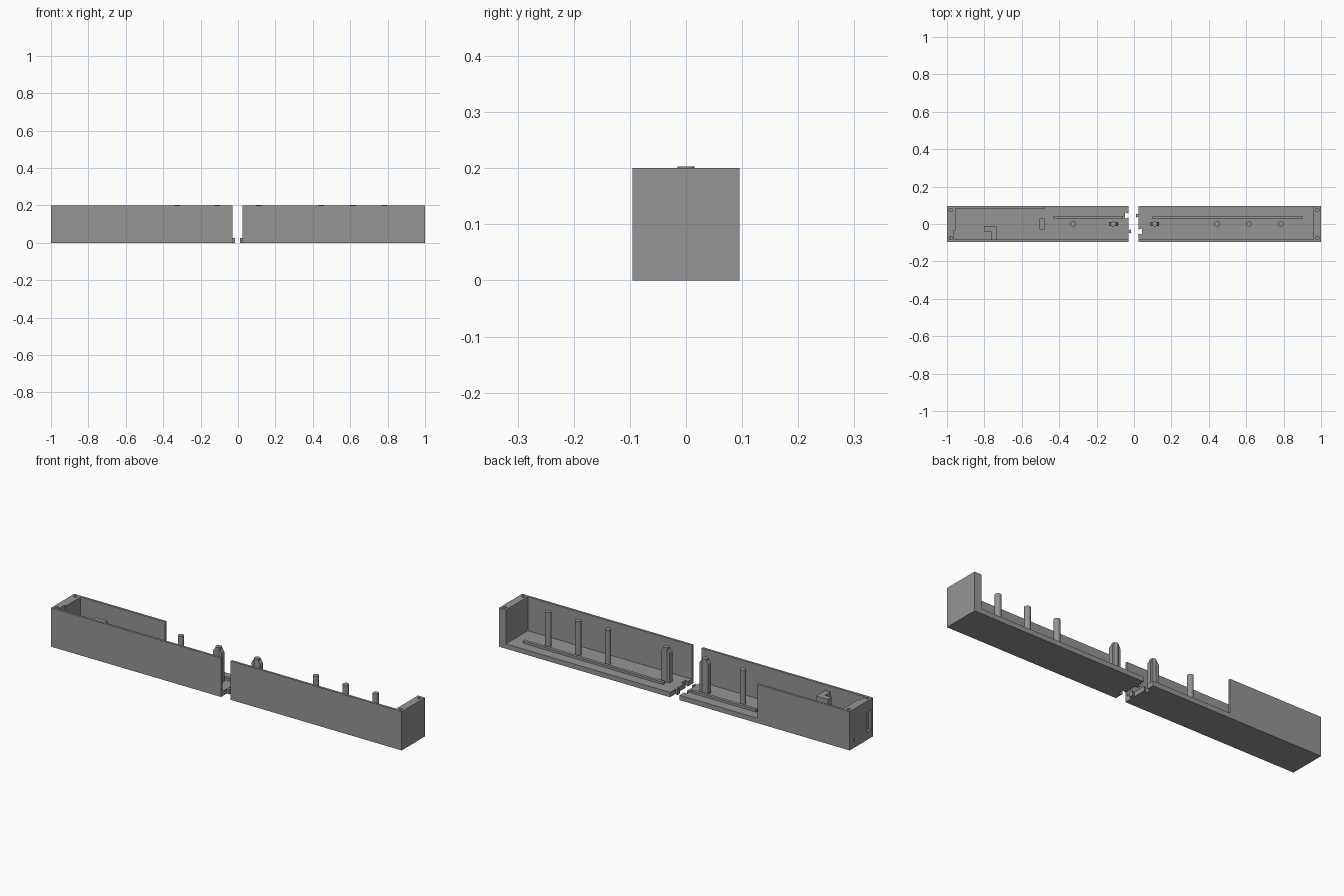
import bpy, bmesh, math

if "Cube" in bpy.data.objects:
    bpy.data.objects.remove(bpy.data.objects["Cube"])

grey = bpy.data.materials.new("matte grey")
grey.diffuse_color = (0.30, 0.30, 0.30, 1)
grey.use_nodes = True
grey.node_tree.nodes["Principled BSDF"].inputs["Base Color"].default_value = grey.diffuse_color

H, FLOOR, FRONT, BACK = 0.2, 0.025, -0.095, 0.095
INNER = -0.083


def prism(name, pts, lo, hi, axis="Z"):
    """Extrude an outline along Z, or an (x, z) outline along Y."""
    bm = bmesh.new()
    place = (lambda p, t: (p[0], p[1], t)) if axis == "Z" else (lambda p, t: (p[0], t, p[1]))
    a = [bm.verts.new(place(p, lo)) for p in pts]
    b = [bm.verts.new(place(p, hi)) for p in pts]
    bm.faces.new(a)
    bm.faces.new(b)
    n = len(pts)
    for i in range(n):
        j = (i + 1) % n
        bm.faces.new((a[i], a[j], b[j], b[i]))
    bmesh.ops.recalc_face_normals(bm, faces=bm.faces)
    mesh = bpy.data.meshes.new(name)
    bm.to_mesh(mesh)
    bm.free()
    mesh.materials.append(grey)
    ob = bpy.data.objects.new(name, mesh)
    bpy.context.collection.objects.link(ob)
    return ob


def rect(x0, x1, y0, y1):
    return [(x0, y0), (x1, y0), (x1, y1), (x0, y1)]


def circle(x, y, r, n=24):
    return [(x + r * math.cos(math.tau * i / n), y + r * math.sin(math.tau * i / n)) for i in range(n)]


def cut(body, cutter):
    cutter.hide_render = True
    cutter.display_type = "WIRE"
    m = body.modifiers.new("cut", "BOOLEAN")
    m.operation, m.solver, m.object = "DIFFERENCE", "EXACT", cutter


def smooth(ob):
    bpy.ops.object.select_all(action="DESELECT")
    ob.select_set(True)
    bpy.context.view_layer.objects.active = ob
    bpy.ops.object.shade_smooth_by_angle(angle=math.radians(35))


def dovetail(x, y, depth, neck, tip):
    """Joint outline running in +y; signed depth makes a tab or a socket."""
    return [(x, y - neck), (x + depth, y - tip), (x + depth, y + tip), (x, y + neck)]


# Left tray: solid footprint with interlocking joint, then hollowed
left_outline = ([(-1, FRONT), (-0.03, FRONT)]
                + dovetail(-0.03, -0.04, 0.015, 0.006, 0.011)
                + dovetail(-0.03, 0.045, -0.017, 0.010, 0.017)
                + [(-0.03, BACK), (-1, BACK)])
left_tray = prism("left_tray", left_outline, 0, H)
cut(left_tray, prism("left_cavity_cutter",
                     [(-0.965, INNER), (0.1, INNER), (0.1, 0.2), (-0.475, 0.2), (-0.475, 0.083),
                      (-0.955, 0.083), (-0.955, -0.035), (-0.965, -0.035)], FLOOR, 0.3))

# Right tray: open along the whole back
right_outline = ([(1, FRONT), (0.025, FRONT)]
                 + dovetail(0.025, -0.04, 0.017, 0.010, 0.017)
                 + dovetail(0.025, 0.045, -0.015, 0.006, 0.011)
                 + [(0.025, BACK), (1, BACK)])
right_tray = prism("right_tray", right_outline, 0, H)
cut(right_tray, prism("right_cavity_cutter", rect(-0.1, 0.96, INNER, 0.2), FLOOR, 0.3))

# Screw holes in the tops of both end walls
for body, x in ((left_tray, -0.98), (right_tray, 0.98)):
    for y in (-0.075, 0.075):
        cut(body, prism("screw_hole_cutter", circle(x, y, 0.009, 16), 0.13, 0.3))

# Socket window and small cable hole in the left end wall
cut(left_tray, prism("socket_cutter", rect(-1.1, -0.985, 0.04, 0.145), -0.08, -0.045, "Y"))
cut(left_tray, prism("cable_hole_cutter", rect(-1.1, -0.985, 0.033, 0.047), 0.054, 0.066, "Y"))

# Round support pegs
for x in (-0.325, 0.445, 0.615, 0.785):
    smooth(prism("support_peg", circle(x, 0, 0.015), FLOOR, 0.203))

# Joint posts: round core with a rib whose top is chamfered
for x in (-0.11, 0.11):
    smooth(prism("joint_post", circle(x, 0, 0.015), FLOOR, 0.203))
    prism("joint_post_rib", [(x - 0.024, FLOOR), (x + 0.024, FLOOR), (x + 0.024, 0.18),
                             (x + 0.012, 0.198), (x - 0.012, 0.198), (x - 0.024, 0.18)],
          -0.011, 0.011, "Y")

# Low rails along the floor
for x0, x1 in ((-0.43, -0.06), (0.1, 0.9)):
    prism("floor_rail", rect(x0, x1, 0.027, 0.043), FLOOR, 0.037)

# Low stop block and angled bracket in the closed bay
prism("stop_block", rect(-0.505, -0.475, -0.03, 0.03), FLOOR, 0.04)
prism("corner_bracket", [(-0.765, INNER), (-0.735, INNER), (-0.735, -0.01), (-0.803, -0.01),
                         (-0.803, -0.04), (-0.765, -0.04)], FLOOR, 0.17)
